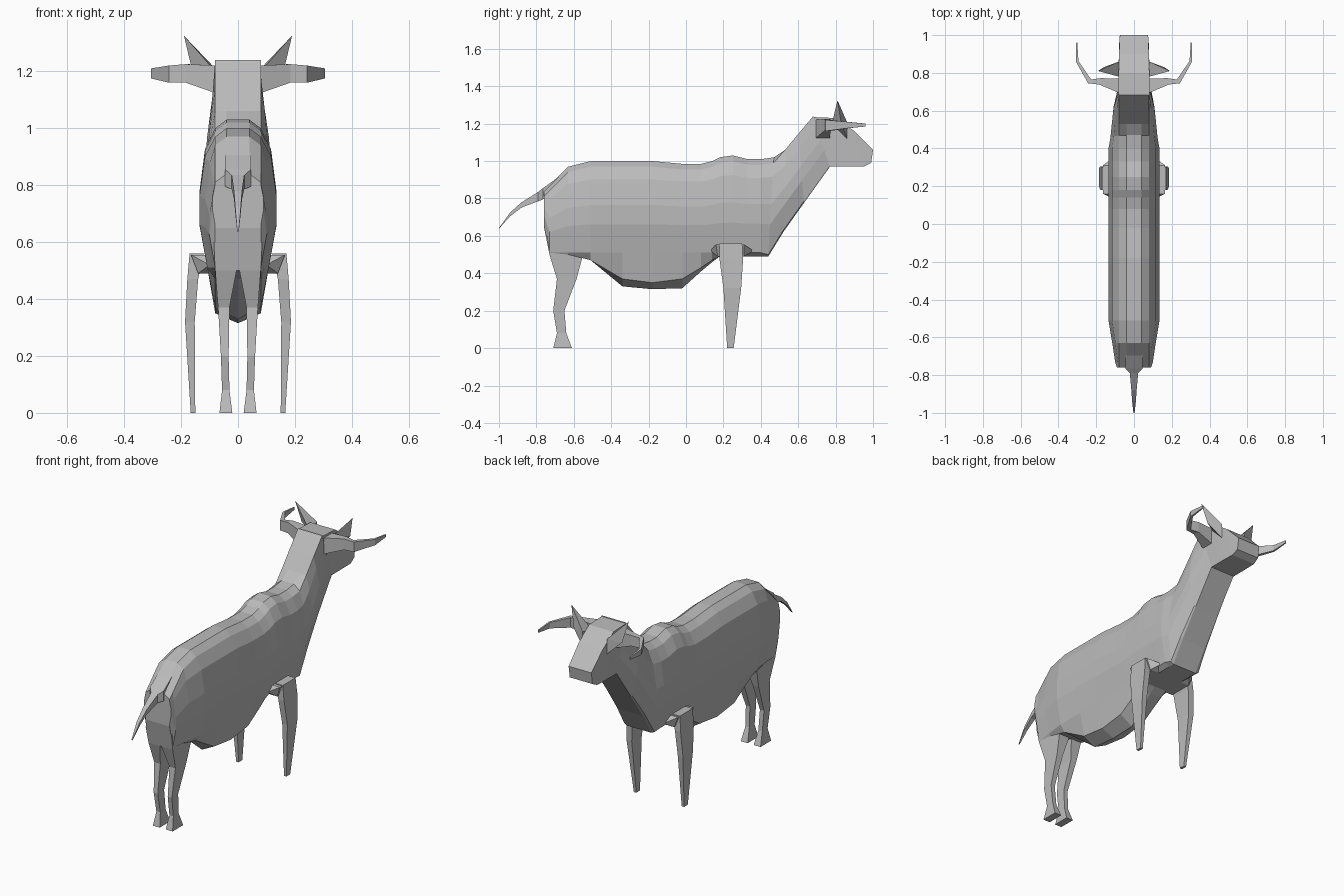
import bpy
import bmesh

default_cube = bpy.data.objects.get("Cube")
if default_cube:
    bpy.data.objects.remove(default_cube, do_unlink=True)

# One plain hide colour for the whole animal
hide_material = bpy.data.materials.new("grey_hide")
hide_material.use_nodes = True
hide_colour = (0.5, 0.5, 0.5, 1)
hide_material.diffuse_color = hide_colour
hide_material.node_tree.nodes["Principled BSDF"].inputs["Base Color"].default_value = hide_colour


def finish(mesh_builder, name):
    """Turn a bmesh into a flat shaded object."""
    bmesh.ops.recalc_face_normals(mesh_builder, faces=mesh_builder.faces)
    mesh = bpy.data.meshes.new(name)
    mesh_builder.to_mesh(mesh)
    mesh_builder.free()
    mesh.materials.append(hide_material)
    part = bpy.data.objects.new(name, mesh)
    bpy.context.collection.objects.link(part)
    return part


def loft(name, rings):
    """Skin a list of closed rings and cap both ends."""
    builder = bmesh.new()
    loops = [[builder.verts.new(point) for point in ring] for ring in rings]
    for lower, upper in zip(loops, loops[1:]):
        for index in range(len(lower)):
            following = (index + 1) % len(lower)
            builder.faces.new((lower[index], lower[following], upper[following], upper[index]))
    builder.faces.new(loops[0])
    builder.faces.new(loops[-1])
    return finish(builder, name)


def hull(name, points):
    """Wrap a convex solid around a few points."""
    builder = bmesh.new()
    for point in points:
        builder.verts.new(point)
    result = bmesh.ops.convex_hull(builder, input=builder.verts)
    loose = [item for item in result["geom_interior"] if isinstance(item, bmesh.types.BMVert)]
    bmesh.ops.delete(builder, geom=loose, context="VERTS")
    return finish(builder, name)


def flip(points):
    return [(-x, y, z) for x, y, z in points]


def both_sides(name, maker, shape):
    """Build a left part and its mirrored right twin."""
    maker("left_" + name, shape)
    if maker is loft:
        maker("right_" + name, [flip(ring) for ring in shape])
    else:
        maker("right_" + name, flip(shape))


def flat_ring(x_low, x_high, y_low, y_high, z):
    """Horizontal rectangle for legs."""
    return [(x_low, y_low, z), (x_high, y_low, z), (x_high, y_high, z), (x_low, y_high, z)]


def body_ring(y_top, z_top, width, y_low, z_side, z_edge, z_keel):
    """Faceted cross-section, leaning from its top point to its bottom point."""
    drop = .03 if z_top < 1.05 else 0
    height = z_top - z_side
    flat = min(.08, width)
    half = [
        (flat / 2, z_top),
        (flat, z_top - drop),
        (max(flat, width * .86), z_top - height * .2),
        (width, z_top - height * .48),
        (width, z_top - height * .69),
        (max(flat, width * .8), z_side),
        (flat, z_edge),
    ]
    outline = [(0, z_top)] + half + [(0, z_keel)] + [(-x, z) for x, z in reversed(half)]

    def lean(z):
        amount = min(1, (z_top - z) / height)
        return y_top + (y_low - y_top) * amount

    return [(x, lean(z), z) for x, z in outline]


# Trunk: y, back height, half width, belly edge height, keel height
trunk = [
    (-.76, .84, .09, .65, .65),
    (-.73, .87, .10, .50, .50),
    (-.63, .97, .115, .50, .50),
    (-.51, 1, .135, .47, .47),
    (-.34, 1, .135, .37, .33),
    (-.18, 1, .135, .35, .315),
    (-.02, .985, .135, .37, .32),
    (.08, .985, .135, .43, .41),
    (.14, 1, .135, .47, .46),
    (.18, 1.02, .135, .49, .49),
    (.25, 1.03, .135, .49, .49),
    (.33, 1.01, .135, .49, .49),
    (.40, 1.01, .135, .49, .49),
]
body_rings = [
    body_ring(y, top, width, y, max(edge, .5) + .01, edge, keel)
    for y, top, width, edge, keel in trunk
]

# Neck: top y, top z, half width, bottom y, bottom z
neck = [
    (.47, 1.02, .125, .44, .49),
    (.53, 1.06, .118, .52, .62),
    (.60, 1.145, .108, .63, .775),
    (.68, 1.24, .08, .77, .97),
]
for y, top, width, y_low, low in neck:
    body_rings.append(body_ring(y, top, width, y_low, low + .01, low, low))
loft("body_and_neck", body_rings)

# Head: top y, top z, half width, bottom y, bottom z
head = [
    (.68, 1.235, .081, .77, .97),
    (.80, 1.23, .081, .86, .97),
    (.90, 1.16, .079, .95, .97),
    (1, 1.06, .075, .99, .99),
]
loft("head", [
    [(-width, y, top), (width, y, top), (width, y_low, low), (-width, y_low, low)]
    for y, top, width, y_low, low in head
])

# Ears
both_sides("ear", hull, [
    (.08, .78, 1.2),
    (.08, .86, 1.21),
    (.08, .86, 1.12),
    (.16, .83, 1.2),
    (.19, .81, 1.325),
])

# Horns: x, y, half extents across, bottom z, top z
horn = [
    (.07, .73, 0, .04, 1.12, 1.22),
    (.18, .755, .004, .017, 1.16, 1.225),
    (.235, .755, .008, .01, 1.16, 1.22),
    (.30, .86, .006, .003, 1.175, 1.21),
    (.303, .96, .003, 0.001, 1.185, 1.2),
]
both_sides("horn", loft, [
    [(x - dx, y + dy, low), (x + dx, y - dy, low), (x + dx, y - dy, high), (x - dx, y + dy, high)]
    for x, y, dx, dy, low, high in horn
])

# Front legs and the shoulder stubs that join them to the trunk
both_sides("front_leg", loft, [
    flat_ring(.12, .17, .18, .30, .56),
    flat_ring(.14, .178, .18, .305, .47),
    flat_ring(.152, .186, .20, .295, .32),
    flat_ring(.15, .166, .22, .255, 0),
])
both_sides("shoulder", hull,
           flat_ring(.08, .165, .16, .31, .555) + flat_ring(.08, .14, .17, .31, .49)
           + flat_ring(.08, .10, .13, .36, .52))

# Hind legs
both_sides("hind_leg", loft, [
    flat_ring(.01, .085, -.75, -.53, .6),
    flat_ring(.005, .08, -.73, -.55, .5),
    flat_ring(.03, .07, -.69, -.585, .37),
    flat_ring(.033, .06, -.71, -.65, .2),
    flat_ring(.03, .056, -.69, -.64, .08),
    flat_ring(.02, .065, -.71, -.61, 0),
])

# Tail: y, z, half width, half height
tail = [
    (-.66, .90, .045, .03),
    (-.765, .825, .045, .03),
    (-.79, .81, .022, .025),
    (-.88, .765, .014, .014),
    (-.94, .715, .01, .01),
    (-1, .64, .003, .002),
]
loft("tail", [
    [(-width, y, z - rise), (width, y, z - rise), (width, y, z + rise), (-width, y, z + rise)]
    for y, z, width, rise in tail
])
